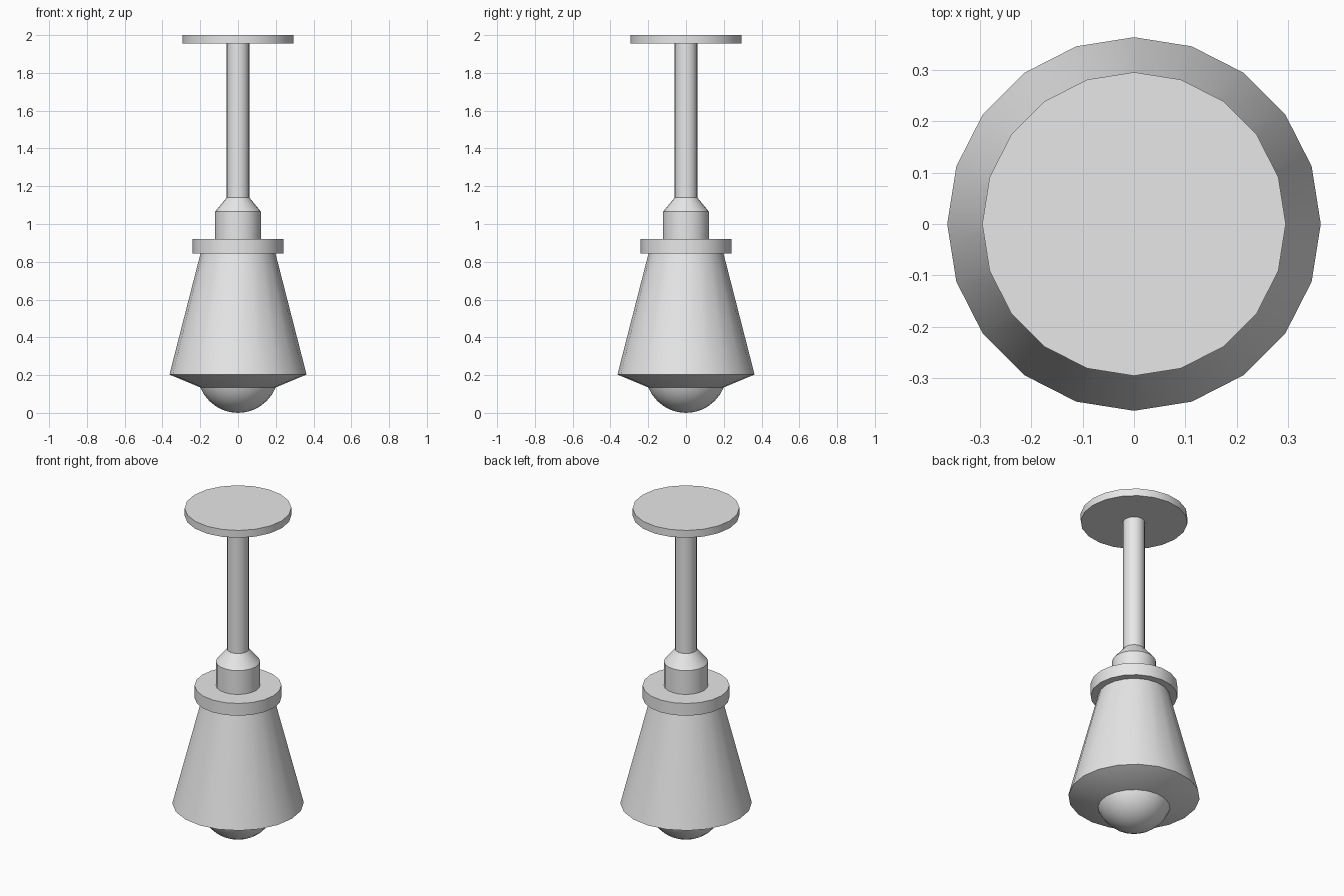
import bpy
import math

SIDES = 20

cube = bpy.data.objects.get("Cube")
if cube:
    bpy.data.objects.remove(cube, do_unlink=True)

grey = bpy.data.materials.new("light_grey")
grey.use_nodes = True
colour = (0.8, 0.8, 0.8, 1)
grey.diffuse_color = colour
grey.node_tree.nodes["Principled BSDF"].inputs["Base Color"].default_value = colour


def lathe(name, profile, sharp=30):
    """Spin a (radius, z) profile, listed bottom to top, and cap its open ends."""
    verts, rings = [], []
    for r, z in profile:
        count = SIDES if r > 0 else 1
        rings.append([len(verts) + i for i in range(count)])
        for i in range(count):
            a = 2 * math.pi * i / SIDES
            verts.append((r * math.cos(a), r * math.sin(a), z))
    faces = []
    for low, high in zip(rings, rings[1:]):
        for i in range(SIDES):
            j = (i + 1) % SIDES
            if len(low) == 1:
                faces.append((low[0], high[j], high[i]))
            else:
                faces.append((low[i], low[j], high[j], high[i]))
    if len(rings[0]) > 1:
        faces.append(rings[0][::-1])
    faces.append(rings[-1])
    mesh = bpy.data.meshes.new(name)
    mesh.from_pydata(verts, [], faces)
    mesh.materials.append(grey)
    obj = bpy.data.objects.new(name, mesh)
    bpy.context.collection.objects.link(obj)
    bpy.ops.object.select_all(action="DESELECT")
    obj.select_set(True)
    bpy.context.view_layer.objects.active = obj
    bpy.ops.object.shade_smooth_by_angle(angle=math.radians(sharp))
    return obj


# Ceiling mount and hanging rod
lathe("ceiling_plate", [(0.295, 1.955), (0.295, 2.0)])
lathe("rod", [(0.06, 1.13), (0.06, 1.96)])

# Socket with tapered top, sitting on the collar
lathe("socket", [(0.122, 0.91), (0.122, 1.065), (0.06, 1.14)])
lathe("collar", [(0.24, 0.845), (0.24, 0.92)])

# Conical shade with a sloping underside
lathe("shade", [(0.2, 0.135), (0.363, 0.203), (0.197, 0.85)])

# Bulb dome showing below the shade
R = 0.215
dome = [(R * math.sin(t), R - R * math.cos(t))
        for t in (math.pi / 2 * i / 8 for i in range(9))]
lathe("bulb", dome)
